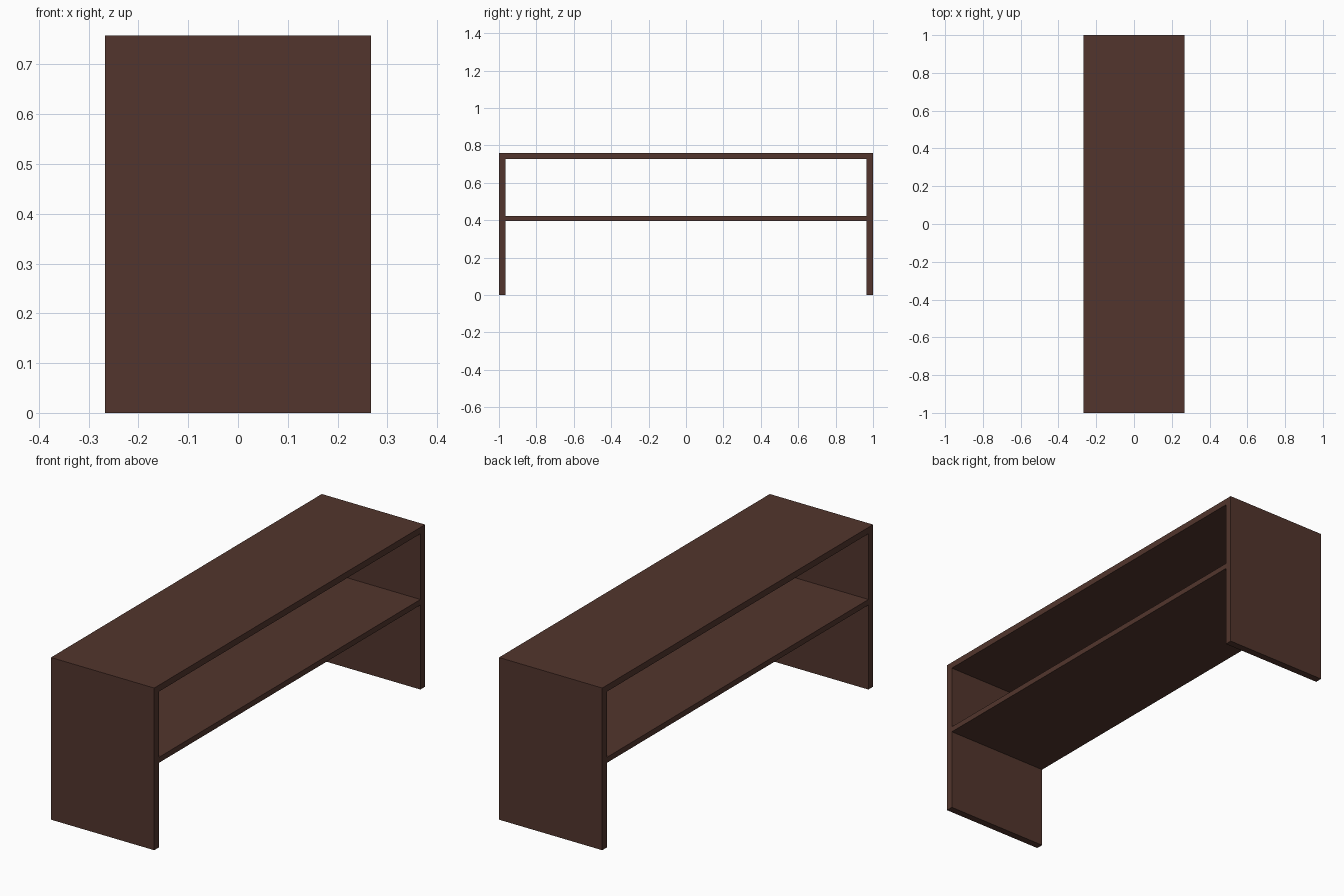
import bpy
import bmesh

DEPTH = 0.534      # extent along x
HALF_LENGTH = 1.0  # half extent along y
HEIGHT = 0.758
BOARD = 0.034      # thickness of the top and the end panels
SHELF_Z = 0.408
SHELF_THICK = 0.026

cube = bpy.data.objects.get("Cube")
if cube:
    bpy.data.objects.remove(cube, do_unlink=True)

# Dark wood colour
wood = bpy.data.materials.new("dark_brown_wood")
colour = (0.085, 0.036, 0.026, 1.0)
wood.use_nodes = True
wood.diffuse_color = colour
wood.node_tree.nodes["Principled BSDF"].inputs["Base Color"].default_value = colour


def extrude_profile(name, profile):
    """Extrude a closed (y, z) outline across the full depth."""
    bm = bmesh.new()
    face = bm.faces.new([bm.verts.new((-DEPTH / 2, y, z)) for y, z in profile])
    result = bmesh.ops.extrude_face_region(bm, geom=[face])
    verts = [v for v in result["geom"] if isinstance(v, bmesh.types.BMVert)]
    bmesh.ops.translate(bm, verts=verts, vec=(DEPTH, 0, 0))
    bmesh.ops.recalc_face_normals(bm, faces=bm.faces)
    mesh = bpy.data.meshes.new(name)
    bm.to_mesh(mesh)
    bm.free()
    mesh.materials.append(wood)
    obj = bpy.data.objects.new(name, mesh)
    bpy.context.collection.objects.link(obj)
    return obj


inner = HALF_LENGTH - BOARD
under = HEIGHT - BOARD + 0.004

# Top with both end panels, as one continuous frame
half = [(HALF_LENGTH, HEIGHT), (HALF_LENGTH, 0), (inner, 0), (inner, under)]
extrude_profile("bench_frame", half + [(-y, z) for y, z in reversed(half)])

# Shelf spanning between the end panels
low, high = SHELF_Z - SHELF_THICK / 2, SHELF_Z + SHELF_THICK / 2
extrude_profile("shelf", [(-inner, low), (inner, low), (inner, high), (-inner, high)])
